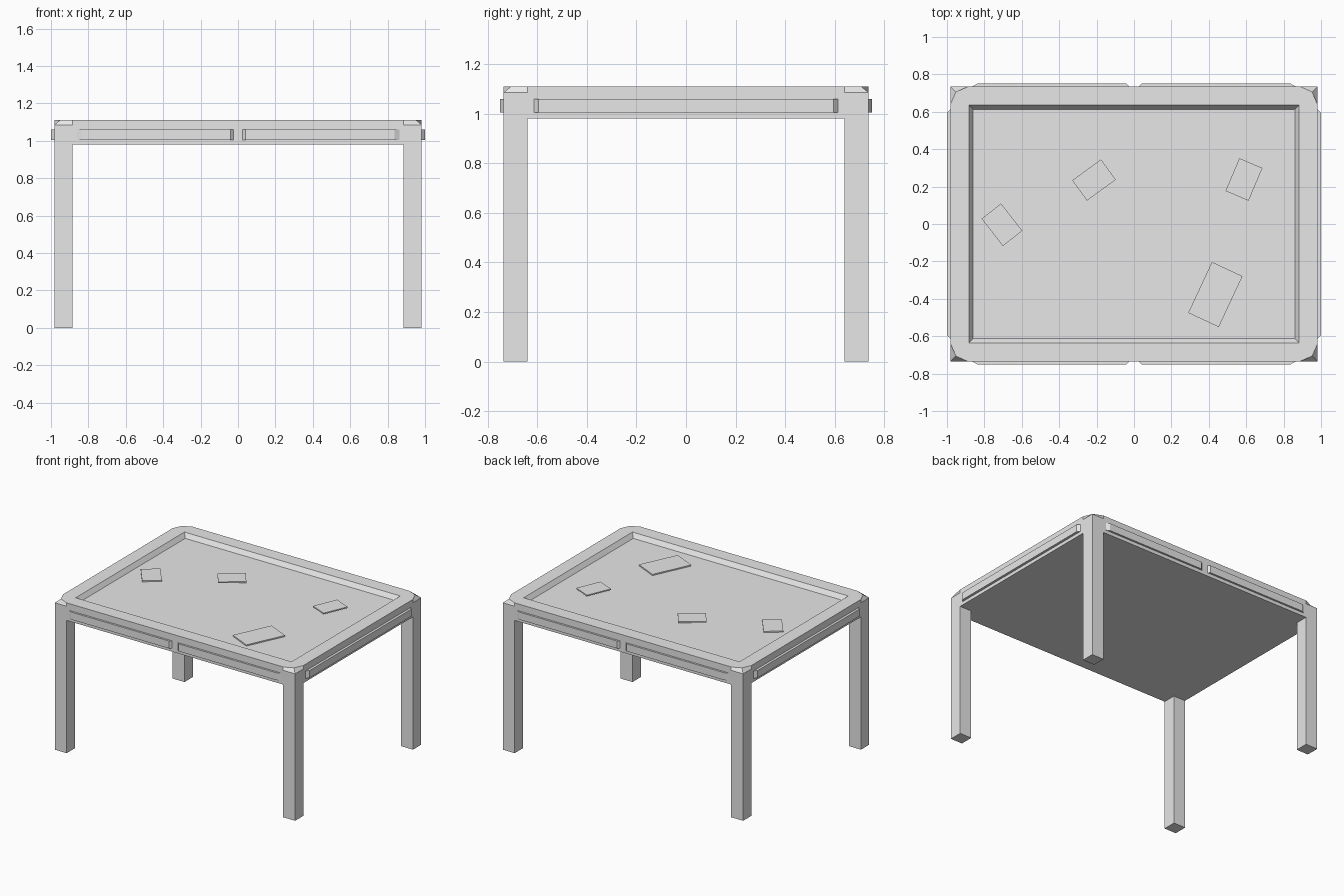
import bpy
import bmesh
from math import radians
from mathutils import Matrix, Vector

cube = bpy.data.objects.get("Cube")
if cube:
    bpy.data.objects.remove(cube, do_unlink=True)

# One plain grey for the whole table
grey = bpy.data.materials.new("light_grey")
grey.use_nodes = True
grey.diffuse_color = (0.8, 0.8, 0.8, 1)
grey.node_tree.nodes["Principled BSDF"].inputs["Base Color"].default_value = grey.diffuse_color

HX, HY = 0.982, 0.736           # outer half sizes of the frame
LEG = 0.097                     # leg thickness
BOTTOM, SHOULDER, TOP, FLOOR = 0.98, 1.085, 1.11, 1.078
CORNERS = [(-1, -1), (1, -1), (1, 1), (-1, 1)]


def finish(bm, name):
    bmesh.ops.recalc_face_normals(bm, faces=bm.faces)
    mesh = bpy.data.meshes.new(name)
    bm.to_mesh(mesh)
    bm.free()
    mesh.materials.append(grey)
    ob = bpy.data.objects.new(name, mesh)
    bpy.context.collection.objects.link(ob)
    return ob


def box(name, size, centre, turn=0):
    bm = bmesh.new()
    bmesh.ops.create_cube(bm, size=1)
    bm.transform(Matrix.Translation(centre) @ Matrix.Rotation(radians(turn), 4, "Z")
                 @ Matrix.Diagonal((*size, 1)))
    return finish(bm, name)


def prism(name, outline, z0, z1):
    bm = bmesh.new()
    face = bm.faces.new([bm.verts.new((x, y, z0)) for x, y in outline])
    side = bmesh.ops.extrude_face_region(bm, geom=[face])
    verts = [v for v in side["geom"] if isinstance(v, bmesh.types.BMVert)]
    bmesh.ops.translate(bm, verts=verts, vec=Vector((0, 0, z1 - z0)))
    return finish(bm, name)


# Tray-shaped frame: square body, cut upper corners, sunken floor
bm = bmesh.new()


def outer_loop(z, cut):
    loop = []
    for i, (sx, sy) in enumerate(CORNERS):
        along_x = (sx * (HX - LEG), sy * HY)
        along_y = (sx * HX, sy * (HY - LEG))
        tip = (sx * (HX - cut), sy * (HY - cut))
        trio = [along_y, tip, along_x] if i % 2 == 0 else [along_x, tip, along_y]
        loop += [bm.verts.new((x, y, z)) for x, y in trio]
    return loop


def inner_loop(x, y, z):
    return [bm.verts.new((sx * x, sy * y, z)) for sx, sy in CORNERS]


def bridge(a, b):
    n = len(a)
    for i in range(n):
        j = (i + 1) % n
        bm.faces.new((a[i], a[j], b[j], b[i]))


base = outer_loop(BOTTOM, 0)
shoulder = outer_loop(SHOULDER, 0)
rim = outer_loop(TOP, 0.03)
opening = inner_loop(0.882, 0.635, TOP)
floor = inner_loop(0.86, 0.612, FLOOR)
bm.faces.new(base)
bridge(base, shoulder)
bridge(shoulder, rim)
for i in range(4):
    j = (i + 1) % 4
    bm.faces.new((*rim[3 * i:3 * i + 3], opening[i]))
    bm.faces.new((rim[3 * i + 2], rim[3 * j], opening[j], opening[i]))
bridge(opening, floor)
bm.faces.new(floor)
finish(bm, "table_frame")

# Legs flush with the frame corners
for sx, sy in CORNERS:
    name = ("front" if sy < 0 else "back") + ("_left_leg" if sx > 0 else "_right_leg")
    box(name, (LEG, LEG, BOTTOM),
        (sx * (HX - LEG / 2), sy * (HY - LEG / 2), BOTTOM / 2))

# Raised rails with slanted ends: two on each long side, one on each short side
for sy, side in ((-1, "front"), (1, "back")):
    for sx, hand in ((-1, "right"), (1, "left")):
        outline = [(0.025, HY), (0.04, 0.75), (0.838, 0.75), (0.863, HY)]
        prism(f"{side}_{hand}_rail", [(sx * x, sy * y) for x, y in outline], 1.005, 1.06)
for sx, hand in ((-1, "right"), (1, "left")):
    outline = [(HX, -0.613), (1, -0.595), (1, 0.595), (HX, 0.613)]
    prism(f"{hand}_side_rail", [(sx * x, y) for x, y in outline], 1.005, 1.06)

# Thin cards lying over the sunken floor: x, y, top height, width, length, turn
cards = [(0.588, 0.238, 1.106, 0.134, 0.19, -23),
         (-0.214, 0.235, 1.106, 0.19, 0.134, 36),
         (-0.706, -0.004, 1.087, 0.132, 0.185, 38),
         (0.435, -0.377, 1.087, 0.18, 0.3, -25)]
for n, (x, y, z, w, l, turn) in enumerate(cards, 1):
    box(f"card_{n}", (w, l, 0.009), (x, y, z - 0.0045), turn)
